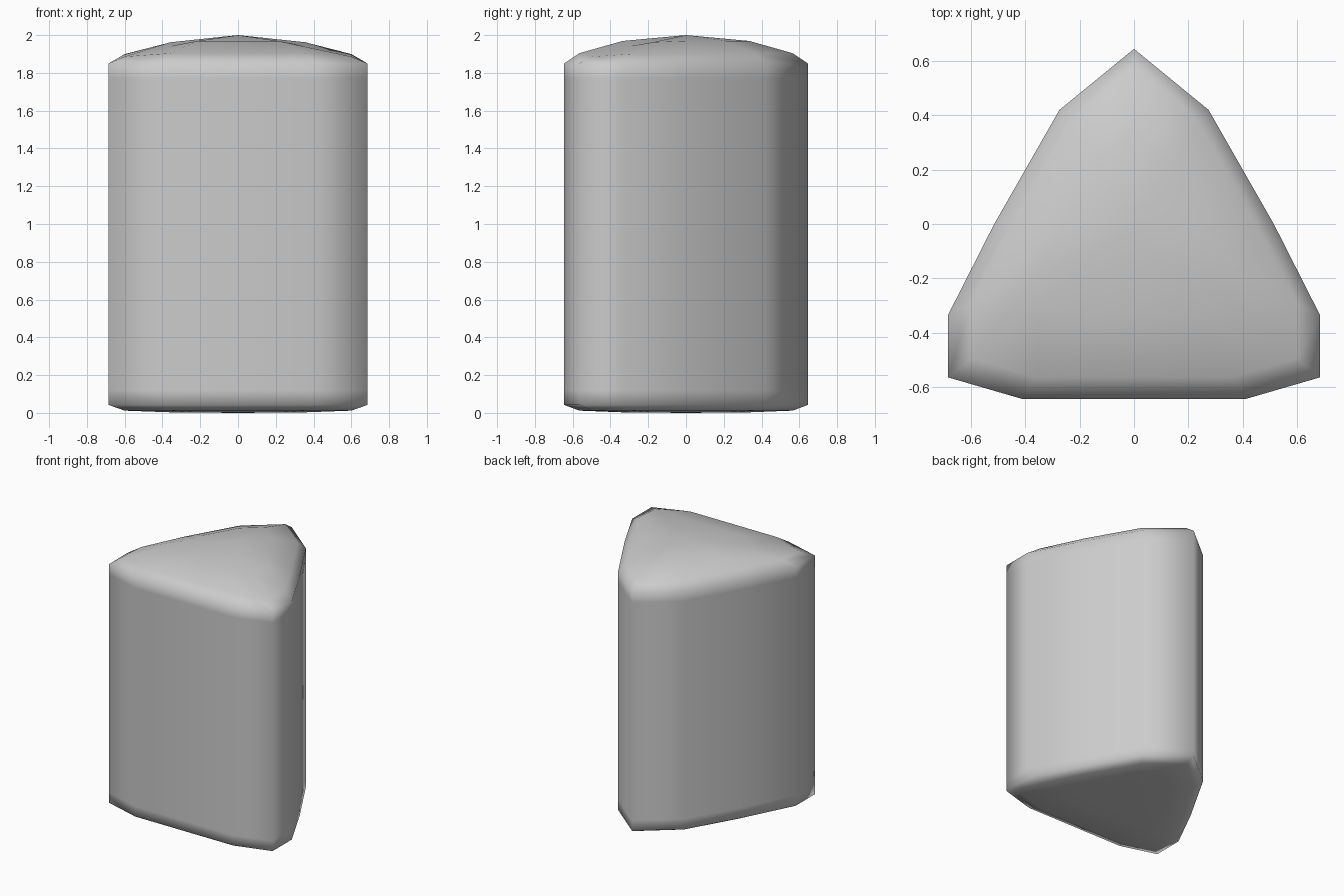
import bpy, bmesh

if "Cube" in bpy.data.objects:
    bpy.data.objects.remove(bpy.data.objects["Cube"])

# Right half of the rounded-triangle outline, from the back tip to the front edge
half = [(0, 0.645), (0.275, 0.42), (0.515, 0), (0.685, -0.335), (0.685, -0.565), (0.41, -0.645)]
outline = half + [(-x, y) for x, y in reversed(half[1:])]

# Rings from bottom to top: scale, height, drop at the side corner points
rings = [
    (0.52, 0.003, 0), (0.876, 0.012, 0), (1, 0.042, 0), (1, 0.12, 0),
    (1, 1.77, 0), (1, 1.85, 0), (0.876, 1.904, 0.018), (0.52, 1.969, 0.027),
]


def corner_weight(x, y):
    if abs(x) < 0.6:
        return 0
    return 1 if y < -0.5 else (0.25 if y > -0.5 else 0)


bm = bmesh.new()
loops = []
for scale, z, drop in rings:
    loops.append([bm.verts.new((x * scale, y * scale, z - drop * corner_weight(x, y)))
                  for x, y in outline])

# Walls and rounded shoulders
n = len(outline)
for low, high in zip(loops, loops[1:]):
    for i in range(n):
        j = (i + 1) % n
        bm.faces.new((low[i], low[j], high[j], high[i]))

# Shallow domed ends
for loop, z in ((loops[0], 0), (loops[-1], 2)):
    centre = bm.verts.new((0, 0, z))
    for i in range(n):
        bm.faces.new((loop[i], loop[(i + 1) % n], centre))

bmesh.ops.recalc_face_normals(bm, faces=bm.faces[:])
for f in bm.faces:
    f.smooth = True

mesh = bpy.data.meshes.new("rounded_prism")
bm.to_mesh(mesh)
bm.free()
bpy.context.collection.objects.link(bpy.data.objects.new("rounded_prism", mesh))
